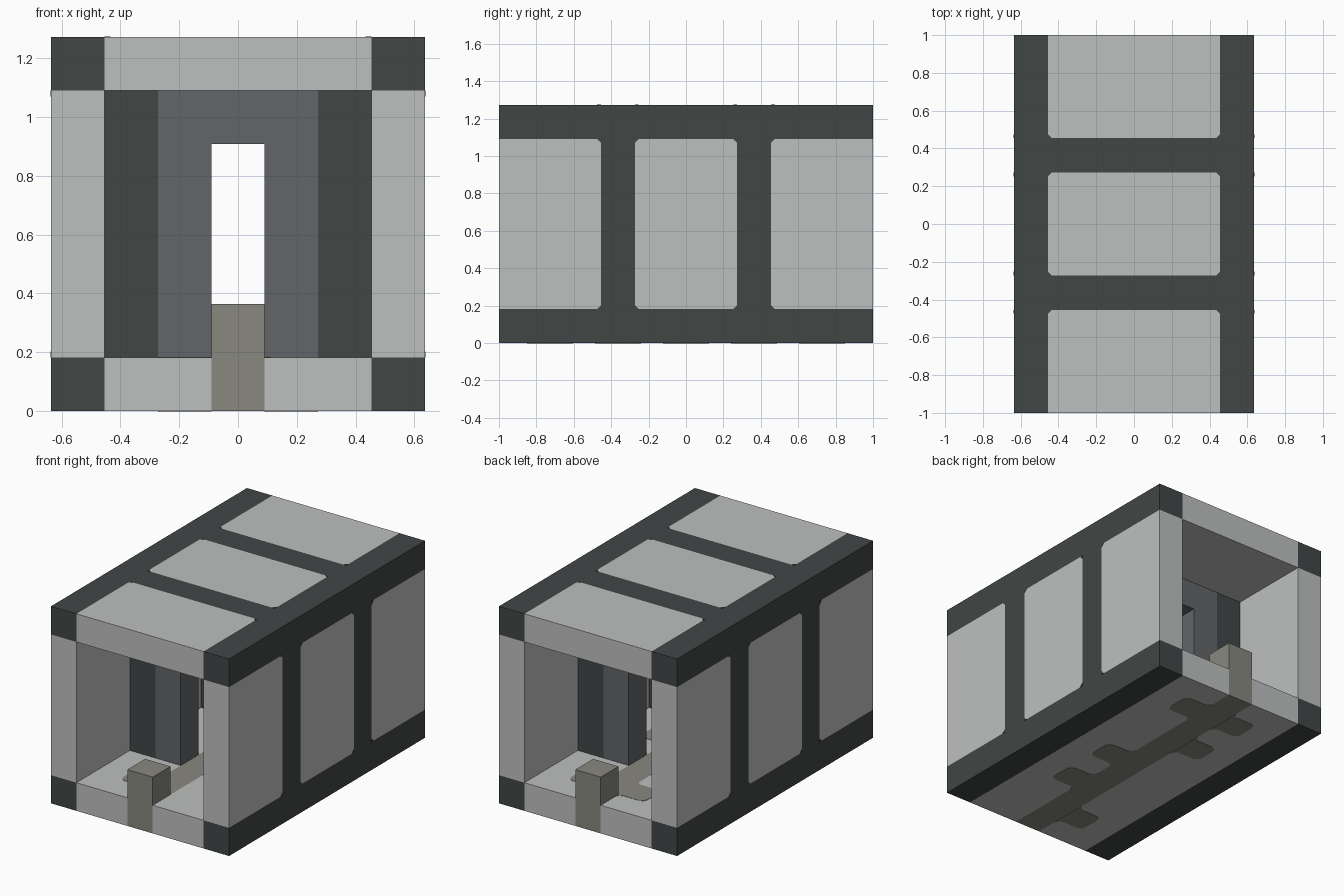
import bpy, bmesh
from mathutils import Vector

U = 1 / 11          # one building unit
EPS = 0.02          # how far painted plates stand proud, in units

if "Cube" in bpy.data.objects:
    bpy.data.objects.remove(bpy.data.objects["Cube"])


def srgb(v):
    v /= 255
    return ((v + 0.055) / 1.055) ** 2.4 if v > 0.04 else v / 12.92


def material(name, *rgb):
    m = bpy.data.materials.new(name)
    m.use_nodes = True
    col = [srgb(c) for c in rgb] + [1]
    m.diffuse_color = col
    m.node_tree.nodes["Principled BSDF"].inputs["Base Color"].default_value = col
    return m


LIGHT = material("light_grey", 190, 192, 191)
DARK = material("dark_slate", 65, 71, 70)
STEEL = material("blue_grey", 98, 101, 104)
STONE = material("warm_grey", 136, 135, 127)


def prism(name, mat, points, push):
    """Flat polygon in building units, extruded along push."""
    bm = bmesh.new()
    face = bm.faces.new([bm.verts.new(Vector(p) * U) for p in points])
    new = bmesh.ops.extrude_face_region(bm, geom=[face])["geom"]
    verts = [g for g in new if isinstance(g, bmesh.types.BMVert)]
    bmesh.ops.translate(bm, verts=verts, vec=Vector(push) * U)
    bmesh.ops.recalc_face_normals(bm, faces=bm.faces)
    me = bpy.data.meshes.new(name)
    bm.to_mesh(me)
    bm.free()
    me.materials.append(mat)
    ob = bpy.data.objects.new(name, me)
    bpy.context.collection.objects.link(ob)
    return ob


def box(name, mat, x, y, z):
    """Box from (low, high) ranges; the order of each pair is free."""
    pts = [(x[0], y[0], z[0]), (x[1], y[0], z[0]), (x[1], y[1], z[0]), (x[0], y[1], z[0])]
    return prism(name, mat, pts, (0, 0, z[1] - z[0]))


SIDES = (("left", 1), ("right", -1))
ENDS = (("back", 1), ("front", -1))
BAYS = (("front", (-11, -5)), ("middle", (-3, 3)), ("back", (5, 11)))

# Long corner beams
for side, s in SIDES:
    for level, z in (("lower", (0, 2)), ("upper", (12, 14))):
        box(f"{side}_{level}_beam", DARK, (5 * s, 7 * s), (-11, 11), z)

# Wall and roof panels
for bay, y in BAYS:
    box(f"{bay}_roof_panel", LIGHT, (-5, 5), y, (12, 14))
    for side, s in SIDES:
        box(f"{side}_{bay}_wall_panel", LIGHT, (5 * s, 7 * s), y, (2, 12))

# Dark ribs with an inner bulkhead and doorway
for end, e in ENDS:
    y = (3 * e, 5 * e)
    box(f"{end}_roof_rib", DARK, (-5, 5), y, (12, 14))
    box(f"{end}_door_lintel", STEEL, (-1, 1), y, (10, 12))
    for side, s in SIDES:
        box(f"{end}_{side}_wall_rib", DARK, (5 * s, 7 * s), y, (2, 12))
        box(f"{end}_{side}_column", DARK, (3 * s, 5 * s), y, (2, 12))
        box(f"{end}_{side}_door_jamb", STEEL, (s, 3 * s), y, (2, 12))

# Small corner gussets that round the panel corners
g = 0.22
for end, e in ENDS:
    for edge, d in ((3 * e, -e), (5 * e, e)):
        for side, s in SIDES:
            prism("roof_gusset", DARK,
                  [(5 * s, edge, 14), (5 * s - g * s, edge, 14), (5 * s, edge + g * d, 14)],
                  (0, 0, EPS))
            for z, up in ((2, 1), (12, -1)):
                prism("wall_gusset", DARK,
                      [(7 * s, edge, z), (7 * s, edge + g * d, z), (7 * s, edge, z + g * up)],
                      (EPS * s, 0, 0))

# Floor with a central path, and an end post at each opening
box("floor_path", STONE, (-1, 1), (-11, 11), (0, 2))
for side, s in SIDES:
    box(f"{side}_floor", LIGHT, (s, 5 * s), (-11, 11), (0, 2))
for end, e in ENDS:
    box(f"{end}_post", STONE, (-1, 1), (9 * e, 11 * e), (2, 4))

# Rounded side patches of the path, flared at the root
half = [(0, 1.35), (0.12, 1.12), (0.35, 1), (1.6, 1), (1.88, 0.88), (2, 0.6)]
outline = half + [(u, -v) for u, v in reversed(half)]
for s, centres in ((1, (-4, 0, 8)), (-1, (-8, 4, 8))):
    for c in centres:
        prism("path_patch", STONE,
              [(s * (1 + u), c + v, -EPS) for u, v in outline],
              (0, 0, 2 + 2 * EPS))
